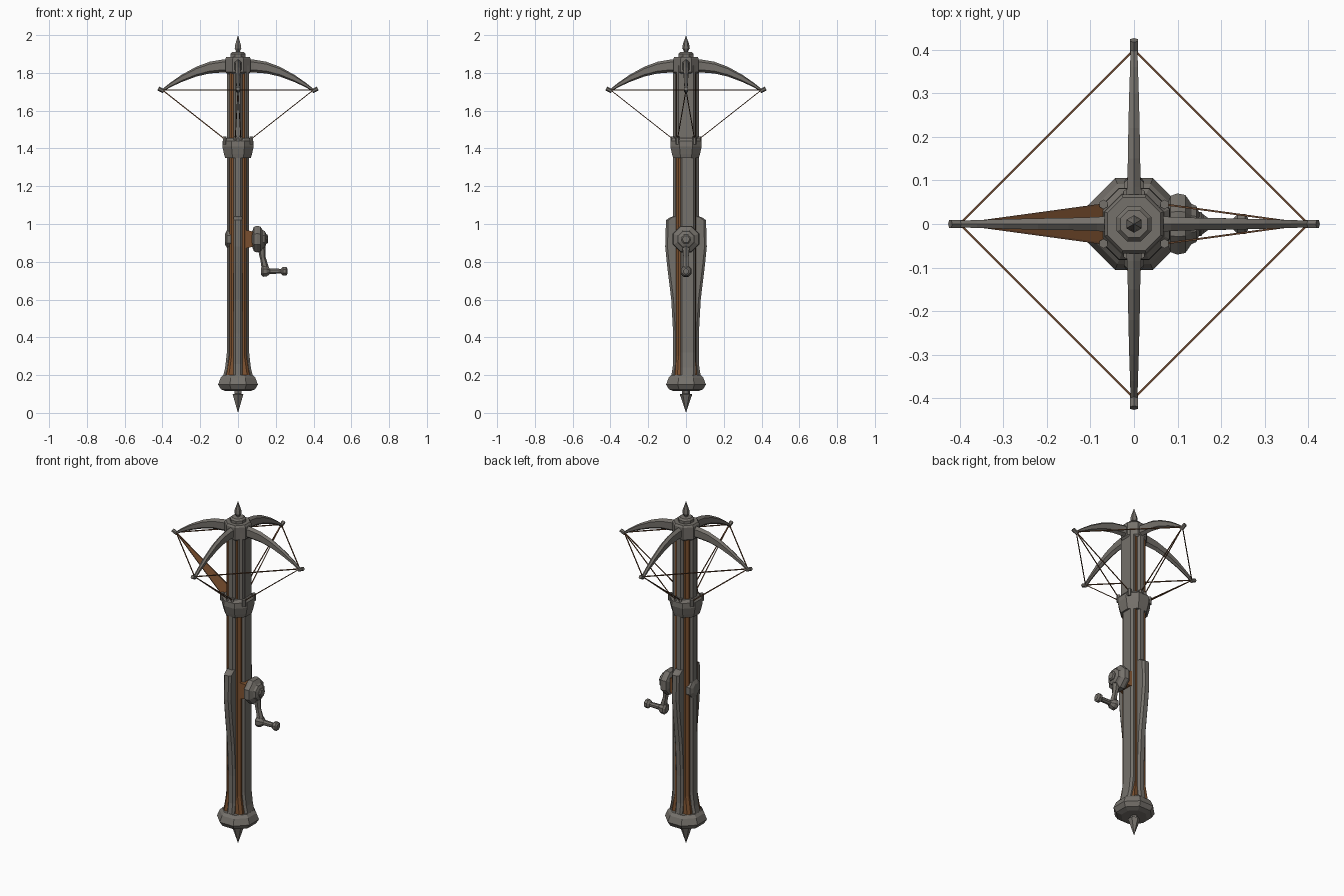
import bpy, bmesh, math
from mathutils import Vector, Matrix

if "Cube" in bpy.data.objects:
    bpy.data.objects.remove(bpy.data.objects["Cube"])


def material(name, rgb):
    m = bpy.data.materials.new(name)
    m.use_nodes = True
    m.diffuse_color = (*rgb, 1)
    m.node_tree.nodes["Principled BSDF"].inputs["Base Color"].default_value = (*rgb, 1)
    return m


IRON = material("worn iron", (0.178, 0.165, 0.147))
WOOD = material("brown wood", (0.21, 0.085, 0.03))
CORD = material("brown cord", (0.15, 0.066, 0.03))


def loft(name, rings, mat, matrix=Matrix()):
    """Skin a row of point rings and cap both ends."""
    bm = bmesh.new()
    rows = [[bm.verts.new(p) for p in ring] for ring in rings]
    n = len(rings[0])
    for a, b in zip(rows, rows[1:]):
        for i in range(n):
            j = (i + 1) % n
            bm.faces.new((a[i], a[j], b[j], b[i]))
    bm.faces.new(rows[0])
    bm.faces.new(rows[-1])
    bmesh.ops.remove_doubles(bm, verts=bm.verts, dist=1e-5)
    bmesh.ops.recalc_face_normals(bm, faces=bm.faces)
    bm.transform(matrix)
    mesh = bpy.data.meshes.new(name)
    bm.to_mesh(mesh)
    bm.free()
    mesh.materials.append(mat)
    obj = bpy.data.objects.new(name, mesh)
    bpy.context.collection.objects.link(obj)
    return obj


def turned(name, profile, mat, sides=8, matrix=Matrix()):
    """Lathe a (radius, height) profile around z."""
    rings = []
    for r, z in profile:
        angles = [math.tau * (i + 0.5) / sides for i in range(sides)]
        rings.append([(r * math.cos(a), r * math.sin(a), z) for a in angles])
    return loft(name, rings, mat, matrix)


def rod(name, a, b, radius, mat, sides=6, end_radius=None):
    """Straight bar between two points."""
    a, b = Vector(a), Vector(b)
    d = b - a
    end = radius if end_radius is None else end_radius
    m = Matrix.Translation(a) @ d.to_track_quat("Z", "Y").to_matrix().to_4x4()
    return turned(name, [(radius, 0), (end, d.length)], mat, sides, m)


def chamfered(hx, hy, c, z):
    """Rectangle with cut corners at height z."""
    q = [(hx, hy - c), (hx - c, hy), (c - hx, hy), (-hx, hy - c),
         (-hx, c - hy), (c - hx, -hy), (hx - c, -hy), (hx, c - hy)]
    return [(x, y, z) for x, y in q]


def rail(name, steps, low, high, angle):
    """Upright iron strip with chamfered outer edges, steps are (reach, z)."""
    rings = [[(0.02, low, z), (r - 0.012, low, z), (r, low + 0.01, z),
              (r, high - 0.01, z), (r - 0.012, high, z), (0.02, high, z)] for r, z in steps]
    return loft(name, rings, IRON, Matrix.Rotation(angle, 4, "Z"))


# Wooden stock
loft("wooden_stock", [chamfered(0.065, 0.06, 0.014, 0.18), chamfered(0.046, 0.052, 0.012, 0.3),
                      chamfered(0.046, 0.052, 0.012, 1.84)], WOOD)

# Iron rails: plain on the sides, swollen at the front and back
side_steps = [(0.082, 0.18), (0.068, 0.24), (0.059, 0.32), (0.058, 1.84)]
grip_steps = [(0.08, 0.18), (0.068, 0.26), (0.068, 0.42), (0.078, 0.6), (0.1, 0.78),
              (0.11, 0.88), (0.106, 1.02), (0.085, 1.035), (0.068, 1.04), (0.068, 1.84)]
rail("left_side_rail", side_steps, -0.03, 0.05, 0)
rail("right_side_rail", side_steps, -0.03, 0.03, math.pi)
rail("left_upper_plate", [(0.057, 1.4), (0.057, 1.84)], -0.05, 0.05, 0)
for label, angle in (("back", math.pi / 2), ("front", -math.pi / 2)):
    rail(label + "_rail", grip_steps, -0.023, 0.023, angle)

# Pommel, collar, hub and spikes
turned("pommel", [(0.07, 0.115), (0.098, 0.125), (0.114, 0.15), (0.1, 0.185), (0.085, 0.2)], IRON)
turned("bottom_spike", [(0.02, 0.12), (0.02, 0.102), (0.033, 0.098), (0.025, 0.075), (0, 0)], IRON, 6)
turned("string_collar", [(0.074, 1.35), (0.08, 1.37), (0.09, 1.41), (0.088, 1.44), (0.074, 1.455)], IRON)
turned("limb_hub", [(0.062, 1.795), (0.073, 1.805), (0.073, 1.875), (0.066, 1.885)], IRON)
turned("hub_cap", [(0.043, 1.88), (0.043, 1.9), (0.034, 1.91), (0.012, 1.912)], IRON)
turned("top_spike", [(0.011, 1.905), (0.011, 1.915), (0.02, 1.93), (0.017, 1.95), (0, 2.0)], IRON, 6)

# Four curved bow limbs: (reach, middle height, half height, half width)
limb_steps = [(0.05, 1.838, 0.034, 0.02), (0.085, 1.836, 0.034, 0.016), (0.15, 1.828, 0.031, 0.014),
              (0.22, 1.807, 0.026, 0.013), (0.3, 1.77, 0.019, 0.011), (0.36, 1.735, 0.012, 0.009),
              (0.4, 1.707, 0.008, 0.008)]
tips, pins = [], []
for k, label in enumerate(("left", "back", "right", "front")):
    turn = Matrix.Rotation(k * math.pi / 2, 4, "Z")
    rings = []
    for r, z, h, w in limb_steps:
        rings.append([(r, -w, z - h * 0.6), (r, 0, z - h), (r, w, z - h * 0.6),
                      (r, w, z + h * 0.6), (r, 0, z + h), (r, -w, z + h * 0.6)])
    loft(label + "_limb", rings, IRON, turn)
    rod(label + "_limb_nock", turn @ Vector((0.393, 0, 1.703)), turn @ Vector((0.422, 0, 1.717)),
        0.011, IRON, 6)
    tips.append(turn @ Vector((0.4, 0, 1.71)))
    spread = 0.045 if k % 2 == 0 else 0.015
    pins.append([turn @ Vector((0.07, s * spread, 1.45)) for s in (-1, 1)])

# Bowstrings around the tips and down to pins on the collar
for k in range(4):
    rod("outer_string", tips[k], tips[(k + 1) % 4], 0.0035, CORD, 4)
    for p in pins[k]:
        rod("drawn_string", tips[k], p, 0.003, CORD, 4)
        rod("string_pin", p - Vector((0, 0, 0.03)), p + Vector((0, 0, 0.012)), 0.011, IRON, 6)

# Leather web filling the right pair of strings
tip, (pa, pb) = tips[2], pins[2]
drop = Vector((0.002, 0, 0.003))
loft("string_web", [[tip, pa, pb], [tip - drop, pa - drop, pb - drop]], WOOD)

# Crank: wooden bracket, drum, bent arm and handle
sideways = Matrix.Translation((0, 0, 0.92)) @ Matrix.Rotation(math.pi / 2, 4, "Y")
turned("crank_bracket", [(0.068, 0.04), (0.06, 0.07), (0.035, 0.1)], WOOD, 4, sideways)
turned("crank_drum", [(0.045, 0.075), (0.07, 0.084), (0.076, 0.1), (0.072, 0.118), (0.05, 0.132),
                      (0.045, 0.143), (0.028, 0.15)], IRON, 8, sideways)
turned("axle_nut", [(0.028, 0.14), (0.028, 0.154), (0.02, 0.16)], IRON, 6, sideways)
turned("axle_end", [(0.054, -0.035), (0.052, -0.058), (0.032, -0.068)], IRON, 8, sideways)
rod("crank_arm_upper", (0.122, 0, 0.9), (0.132, 0, 0.815), 0.024, IRON, 6, 0.015)
rod("crank_arm_lower", (0.132, 0, 0.82), (0.148, 0, 0.75), 0.015, IRON, 6, 0.021)
handle = Matrix.Translation((0, 0, 0.75)) @ Matrix.Rotation(math.pi / 2, 4, "Y")
turned("crank_handle", [(0.02, 0.122), (0.032, 0.132), (0.03, 0.152), (0.015, 0.17), (0.014, 0.228),
                        (0.025, 0.238), (0.025, 0.255), (0.015, 0.262)], IRON, 8, handle)
